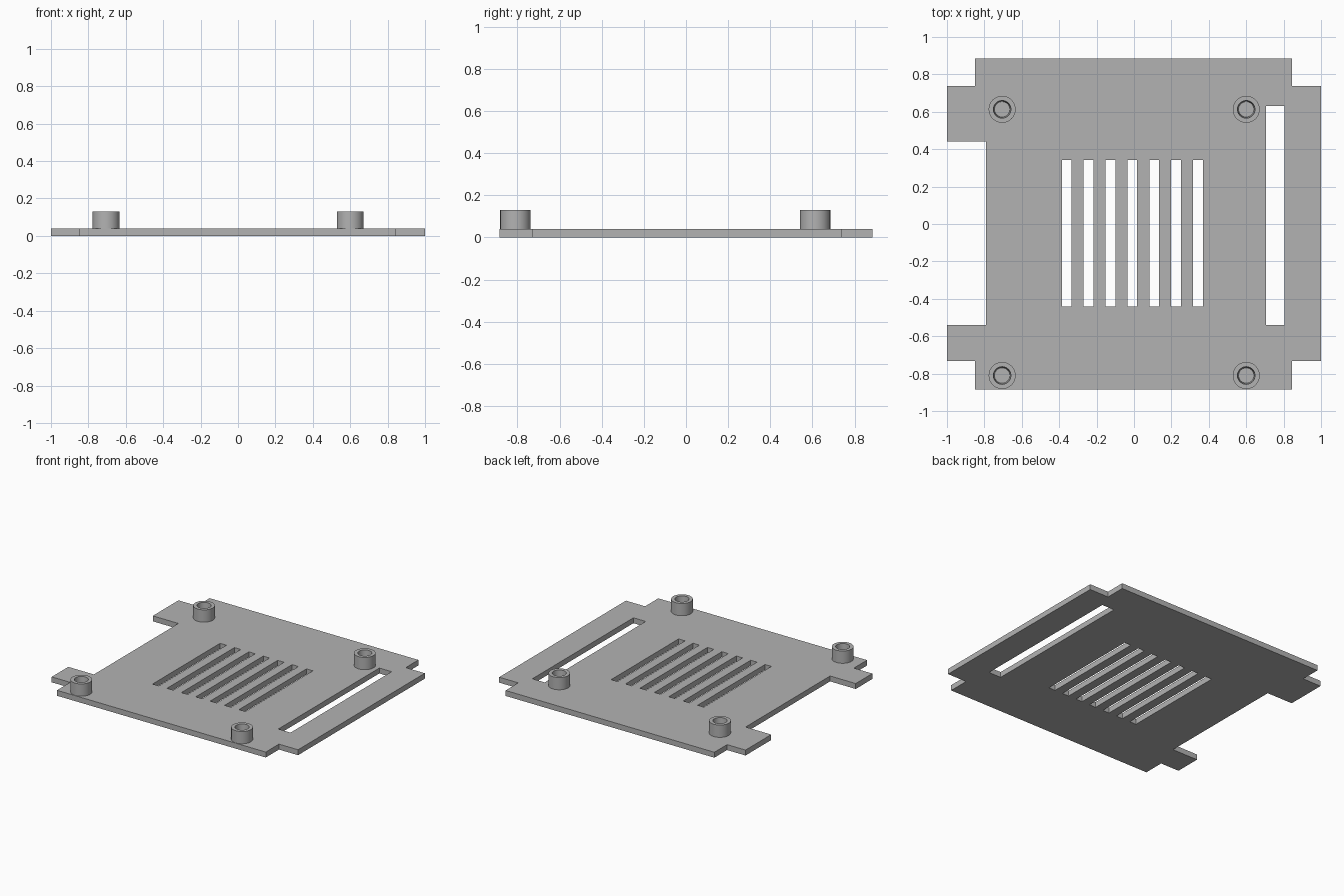
import bpy, bmesh
from math import cos, sin, tau

cube = bpy.data.objects.get("Cube")
if cube:
    bpy.data.objects.remove(cube, do_unlink=True)

THICK = 0.04
TOP = 0.13

grey = bpy.data.materials.new("plain grey")
grey.use_nodes = True
colour = (0.45, 0.45, 0.45, 1)
grey.diffuse_color = colour
grey.node_tree.nodes["Principled BSDF"].inputs["Base Color"].default_value = colour


def rect(x0, x1, y0, y1):
    return [(x0, y0), (x1, y0), (x1, y1), (x0, y1)]


# Plate outline: stepped corners and an open notch on the right side
outline = [(-0.85, -0.885), (0.845, -0.885), (0.845, -0.732), (1, -0.732),
           (1, 0.738), (0.845, 0.738), (0.845, 0.885), (-0.85, 0.885),
           (-0.85, 0.738), (-1, 0.738), (-1, 0.44), (-0.792, 0.44),
           (-0.792, -0.54), (-1, -0.54), (-1, -0.732), (-0.85, -0.732)]

# Long side opening and seven ventilation slots
loops = [outline, rect(0.705, 0.805, -0.54, 0.632)]
for i in range(7):
    x = -0.36 + i * 0.117
    loops.append(rect(x - 0.026, x + 0.026, -0.44, 0.343))

# Filled flat curve, thickened into the plate
curve = bpy.data.curves.new("base_plate", "CURVE")
curve.dimensions = "2D"
curve.fill_mode = "BOTH"
curve.extrude = THICK / 2
for loop in loops:
    spline = curve.splines.new("POLY")
    spline.points.add(len(loop) - 1)
    for point, (x, y) in zip(spline.points, loop):
        point.co = (x, y, 0, 1)
    spline.use_cyclic_u = True
    spline.use_smooth = False
curve.materials.append(grey)
plate = bpy.data.objects.new("base_plate", curve)
plate.location.z = THICK / 2
bpy.context.collection.objects.link(plate)
bpy.ops.object.select_all(action="DESELECT")
plate.select_set(True)
bpy.context.view_layer.objects.active = plate
bpy.ops.object.convert(target="MESH")
bm = bmesh.new()
bm.from_mesh(plate.data)
bmesh.ops.remove_doubles(bm, verts=bm.verts, dist=0.0001)
bmesh.ops.recalc_face_normals(bm, faces=bm.faces)
bm.to_mesh(plate.data)
bm.free()


# Round standoff with a blind, slightly tapered bore
def standoff(name, x, y, sides=48):
    bm = bmesh.new()
    profile = [(0.072, THICK), (0.072, TOP), (0.047, TOP), (0.041, THICK + 0.002)]
    rings = [[bm.verts.new((r * cos(tau * i / sides), r * sin(tau * i / sides), z))
              for i in range(sides)] for r, z in profile]
    for low, high in zip(rings, rings[1:]):
        for i in range(sides):
            j = (i + 1) % sides
            bm.faces.new((low[i], low[j], high[j], high[i]))
    bm.faces.new(rings[-1])
    mesh = bpy.data.meshes.new(name)
    bm.to_mesh(mesh)
    bm.free()
    mesh.materials.append(grey)
    obj = bpy.data.objects.new(name, mesh)
    obj.location = (x, y, 0)
    bpy.context.collection.objects.link(obj)
    bpy.ops.object.select_all(action="DESELECT")
    obj.select_set(True)
    bpy.context.view_layer.objects.active = obj
    bpy.ops.object.shade_smooth_by_angle()


for end, y in (("front", -0.81), ("back", 0.613)):
    for side, x in (("right", -0.705), ("left", 0.6)):
        standoff(f"{end}_{side}_standoff", x, y)
